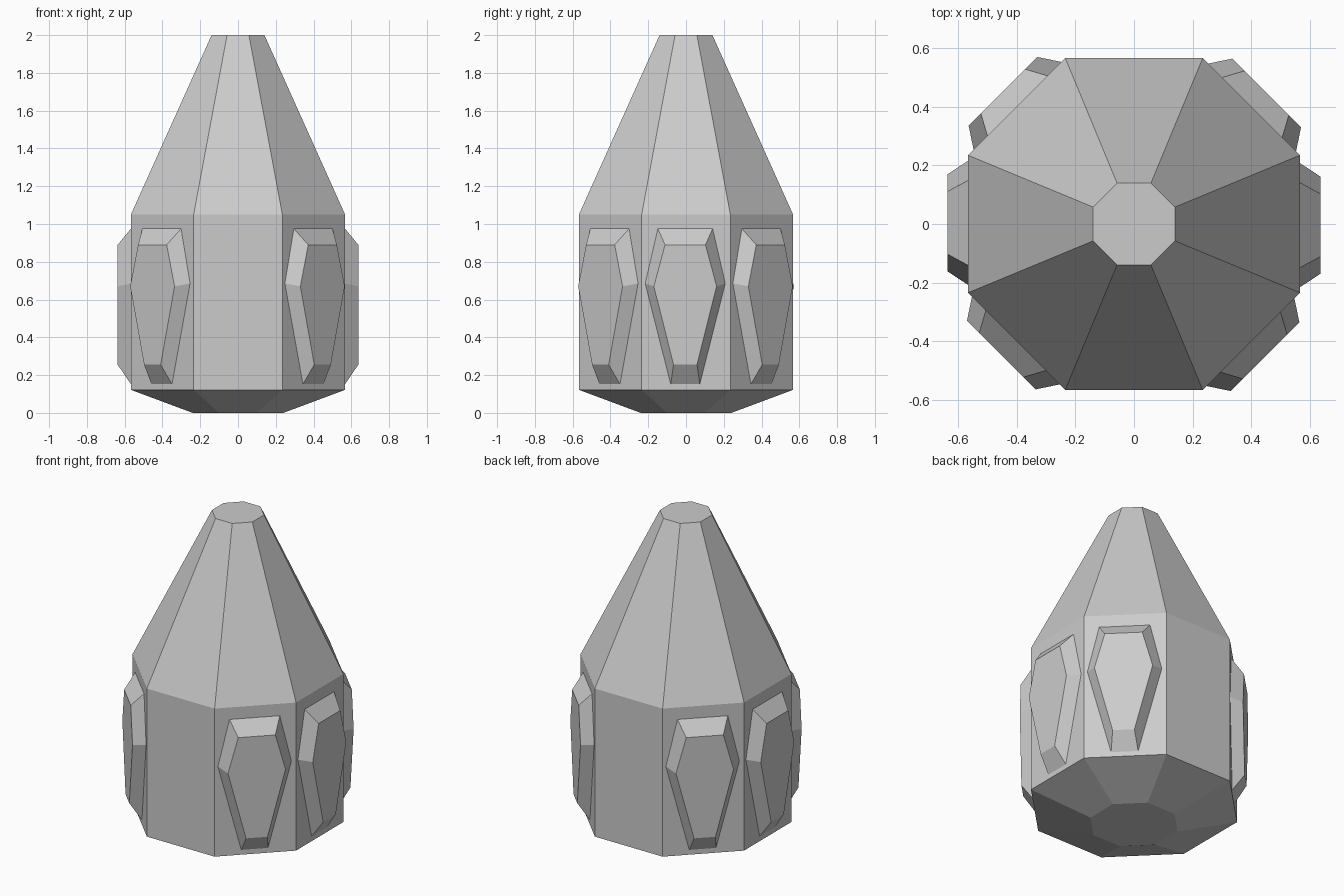
import bpy, bmesh, math
from mathutils import Matrix

if "Cube" in bpy.data.objects:
    bpy.data.objects.remove(bpy.data.objects["Cube"])

grey = bpy.data.materials.new("light_grey")
grey.diffuse_color = (0.6, 0.6, 0.6, 1)
grey.use_nodes = True
grey.node_tree.nodes["Principled BSDF"].inputs["Base Color"].default_value = grey.diffuse_color


def loft(name, rings):
    """Skin a stack of equal-length point rings and cap both ends."""
    bm = bmesh.new()
    loops = [[bm.verts.new(p) for p in ring] for ring in rings]
    n = len(loops[0])
    for a, b in zip(loops, loops[1:]):
        for i in range(n):
            j = (i + 1) % n
            bm.faces.new((a[i], a[j], b[j], b[i]))
    bm.faces.new(loops[0][::-1])
    bm.faces.new(loops[-1])
    bmesh.ops.recalc_face_normals(bm, faces=bm.faces)
    mesh = bpy.data.meshes.new(name)
    bm.to_mesh(mesh)
    bm.free()
    mesh.materials.append(grey)
    obj = bpy.data.objects.new(name, mesh)
    bpy.context.collection.objects.link(obj)
    return obj


def octagon(apothem, z):
    r = apothem / math.cos(math.pi / 8)
    angles = [math.radians(22.5 + 45 * i) for i in range(8)]
    return [(r * math.cos(a), r * math.sin(a), z) for a in angles]


def coffin(x, top, wide, low):
    """Six-sided outline in the plane x; each argument is (half width, z)."""
    half = (low, wide, top)
    pts = [(w, z) for w, z in half] + [(-w, z) for w, z in half[::-1]]
    return [(x, y - 0.004, z) for y, z in pts]


# Octagonal body: sloped foot, straight wall, tapering flat-topped spire
loft("body", [octagon(0.24, 0), octagon(0.567, 0.122),
              octagon(0.567, 1.05), octagon(0.14, 2.0)])

# Raised bevelled panels on every wall except the front and back
for angle in (0, 45, 135, 180, 225, 315):
    panel = loft("panel", [
        coffin(0.55, (0.145, 0.975), (0.212, 0.685), (0.077, 0.152)),
        coffin(0.567, (0.145, 0.975), (0.212, 0.685), (0.077, 0.152)),
        coffin(0.637, (0.107, 0.89), (0.166, 0.67), (0.062, 0.255))])
    panel.data.transform(Matrix.Rotation(math.radians(angle), 4, "Z"))
